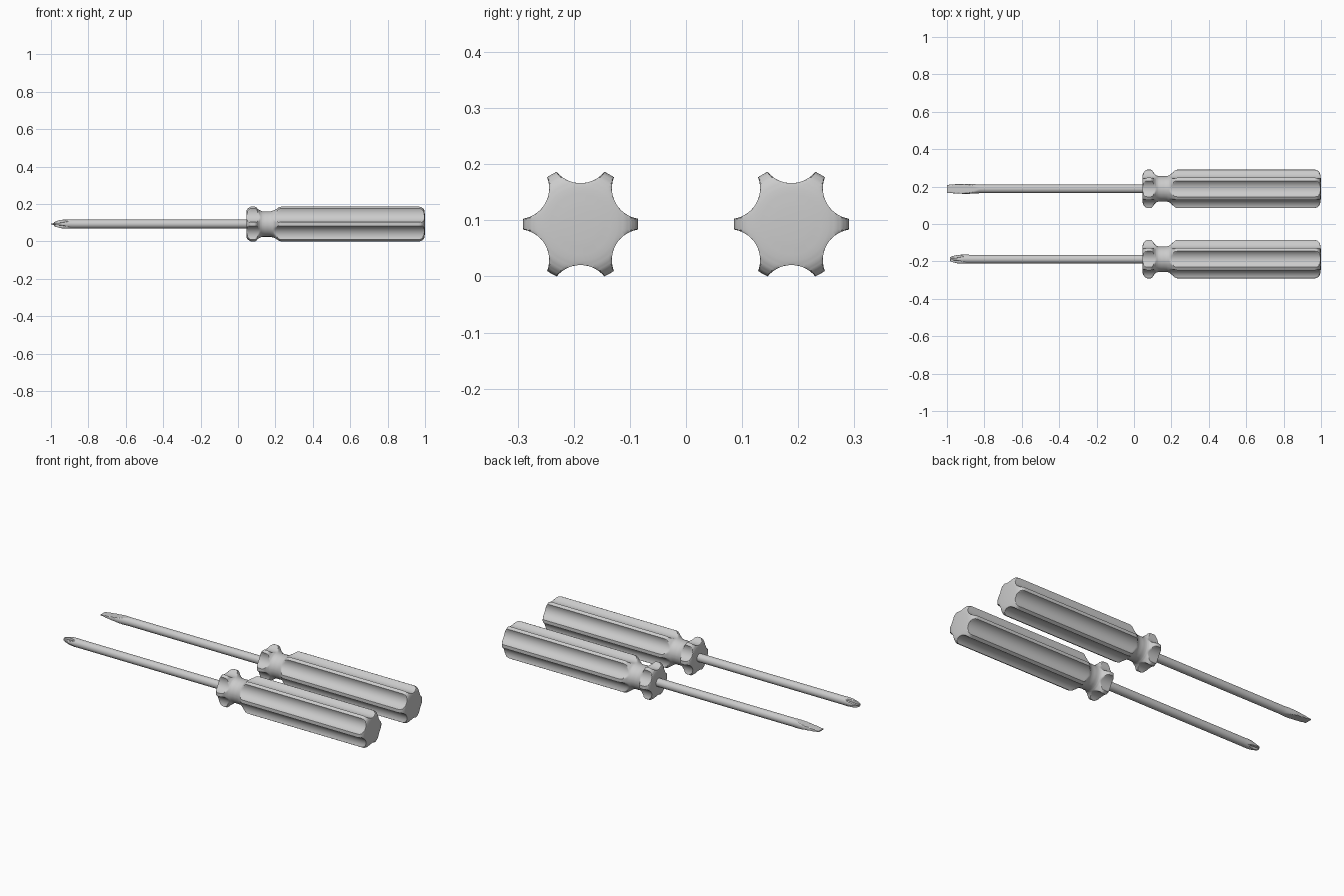
import bpy, bmesh, math
from math import sin, cos, pi, radians, atan2, asin, sqrt

if "Cube" in bpy.data.objects:
    bpy.data.objects.remove(bpy.data.objects["Cube"])

ZC = 0.0933          # axis height
R = 0.1025           # ridge radius of the handle
VALLEY = 0.073       # radius at the bottom of a groove
HALF = radians(24.5) # half angle of a groove

# Groove circle passing through the ridge corners and the valley
chord, sag = R * sin(HALF), R * cos(HALF) - VALLEY
G = (chord ** 2 + sag ** 2) / (2 * sag)
D = VALLEY + G


def interp(pts, x):
    for (a, ra), (b, rb) in zip(pts, pts[1:]):
        if x <= b:
            return ra + (rb - ra) * max(0, (x - a) / (b - a))
    return pts[-1][1]


def dense(pts, n):
    """Split each profile span into n stations."""
    xs = [a[0] + (b[0] - a[0]) * i / n for a, b in zip(pts, pts[1:]) for i in range(n)]
    return xs + [pts[-1][0]]


def loft(name, y, xs, angles, radius, smooth=32):
    """Skin rings of polar radius(x, angle) along the x axis."""
    bm = bmesh.new()
    rings = [[bm.verts.new((x, y + radius(x, a) * cos(a), ZC + radius(x, a) * sin(a)))
              for a in angles] for x in xs]
    n = len(angles)
    for p, q in zip(rings, rings[1:]):
        for i in range(n):
            j = (i + 1) % n
            bm.faces.new((p[i], p[j], q[j], q[i]))
    bm.faces.new(rings[0])
    bm.faces.new(rings[-1])
    bmesh.ops.recalc_face_normals(bm, faces=bm.faces)
    me = bpy.data.meshes.new(name)
    bm.to_mesh(me)
    bm.free()
    ob = bpy.data.objects.new(name, me)
    bpy.context.collection.objects.link(ob)
    bpy.ops.object.select_all(action='DESELECT')
    ob.select_set(True)
    bpy.context.view_layer.objects.active = ob
    bpy.ops.object.shade_smooth_by_angle(angle=radians(smooth))
    return ob


# Handle: turned profile (collar, neck, grip, rounded butt) cut by six grooves
PROFILE = [(0.045, 0.070), (0.05, 0.086), (0.06, 0.097), (0.07, R + .001), (0.09, R + .001),
           (0.10, 0.096), (0.108, 0.083), (0.118, 0.073), (0.13, 0.068), (0.175, 0.068),
           (0.19, 0.073), (0.205, 0.086), (0.22, 0.099), (0.235, R + .001), (0.965, R + .001),
           (0.98, 0.099), (0.99, 0.090), (0.995, 0.080), (0.998, 0.066), (1.0, 0.03)]

arc = asin(chord / G)
ANGLES = []
for k in range(6):
    mid = radians(30 + 60 * k)
    for i in range(15):
        f = arc * (i / 7 - 1)
        ANGLES.append(mid + atan2(G * sin(f), D - G * cos(f)))
    ANGLES.append(mid + radians(30))


def handle_radius(x, a):
    al = (a % (pi / 3)) - pi / 6
    s = R
    if abs(al) < HALF - 1e-6:
        s = D * cos(al) - sqrt(max(0, G * G - (D * sin(al)) ** 2))
    return min(s, interp(PROFILE, x))


# Slotted blade: round rod squeezed between two converging planes
BLADE_W = [(-1.0, 0.021), (-0.95, 0.025), (-0.90, 0.027), (-0.87, 0.026), (-0.83, 0.0235), (0.06, 0.0235)]
BLADE_T = [(-1.0, 0.003), (-0.90, 0.013), (-0.83, 0.0235), (0.06, 0.0235)]


def slotted(x, a):
    return min(interp(BLADE_W, x), interp(BLADE_T, x) / max(abs(sin(a)), 1e-6))


# Cross tip: tapered point with four flutes leaving a cross section
CROSS_R = [(-0.985, 0.009), (-0.975, 0.015), (-0.945, 0.0225), (-0.915, 0.0245), (-0.88, 0.0235), (0.06, 0.0235)]
CROSS_T = [(-0.985, 0.004), (-0.945, 0.0075), (-0.89, 0.018), (0.06, 0.018)]


def cross(x, a):
    return min(interp(CROSS_R, x), interp(CROSS_T, x) / max(min(abs(sin(a)), abs(cos(a))), 1e-6))


ROD = [2 * pi * i / 48 for i in range(48)]
tip_xs = lambda start: [start + (-0.82 - start) * i / 24 for i in range(25)] + [0.06]

for y, kind, fn, start in ((0.188, "slotted", slotted, -1.0), (-0.188, "cross", cross, -0.985)):
    loft(kind + "_handle", y, dense(PROFILE, 3), ANGLES, handle_radius)
    loft(kind + "_shaft", y, tip_xs(start), ROD, fn)
